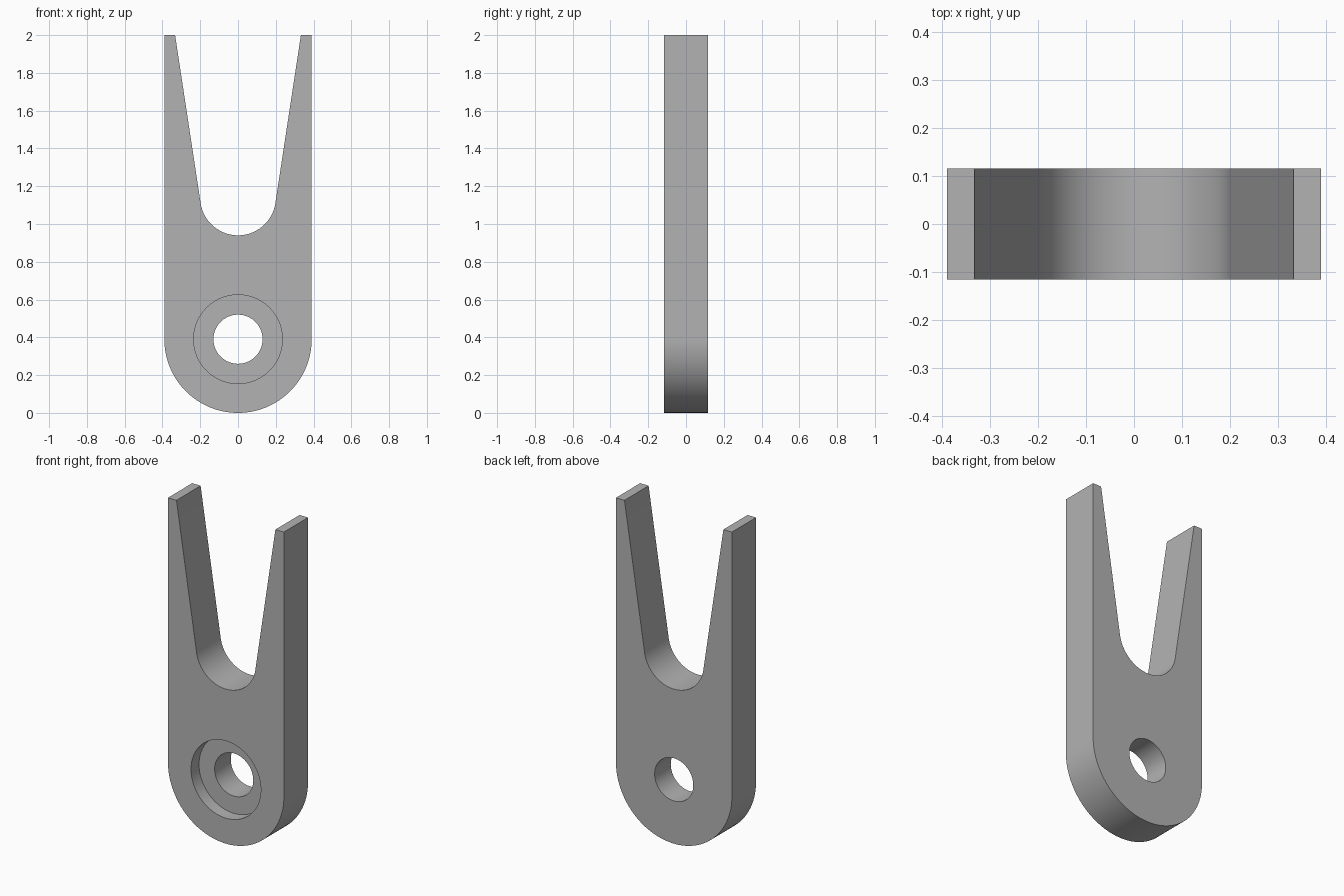
import bpy
import bmesh
from math import atan2, acos, cos, sin, hypot, pi, radians
from mathutils import Matrix

if "Cube" in bpy.data.objects:
    bpy.data.objects.remove(bpy.data.objects["Cube"])

HALF_WIDTH, HALF_DEPTH, HEIGHT = 0.39, 0.116, 2.0
HOLE_Z = 0.39
TIP_X = 0.333                      # inner edge of each prong tip
SLOT_Z, SLOT_R = 1.14, 0.20        # round bottom of the slot

grey = bpy.data.materials.new("grey metal")
grey.use_nodes = True
colour = (0.45, 0.45, 0.45, 1)
grey.diffuse_color = colour
grey.node_tree.nodes["Principled BSDF"].inputs["Base Color"].default_value = colour


def arc(z, r, start, end, steps):
    """Points (x, z) along an arc centred on x = 0."""
    angles = [start + (end - start) * i / steps for i in range(steps + 1)]
    return [(r * cos(a), z + r * sin(a)) for a in angles]


def finish(bm, name):
    bmesh.ops.recalc_face_normals(bm, faces=bm.faces)
    mesh = bpy.data.meshes.new(name)
    bm.to_mesh(mesh)
    bm.free()
    mesh.materials.append(grey)
    obj = bpy.data.objects.new(name, mesh)
    bpy.context.collection.objects.link(obj)
    return obj


def cylinder_cutter(name, radius, y0, y1):
    bm = bmesh.new()
    place = Matrix.Translation((0, (y0 + y1) / 2, HOLE_Z)) @ Matrix.Rotation(pi / 2, 4, "X")
    bmesh.ops.create_cone(bm, cap_ends=True, segments=96, radius1=radius,
                          radius2=radius, depth=y1 - y0, matrix=place)
    cutter = finish(bm, name)
    cutter.hide_render = True
    return cutter


# Forked plate: rounded bottom, straight sides, tapered slot tangent to its round bottom
rise = HEIGHT - SLOT_Z
tangent = atan2(rise, TIP_X) - acos(SLOT_R / hypot(TIP_X, rise))
outline = arc(HOLE_Z, HALF_WIDTH, -pi, 0, 96)
outline += [(HALF_WIDTH, HEIGHT), (TIP_X, HEIGHT)]
outline += arc(SLOT_Z, SLOT_R, tangent, -pi - tangent, 64)
outline += [(-TIP_X, HEIGHT), (-HALF_WIDTH, HEIGHT)]

bm = bmesh.new()
front = bm.faces.new([bm.verts.new((x, -HALF_DEPTH, z)) for x, z in outline])
extruded = bmesh.ops.extrude_face_region(bm, geom=[front], use_keep_orig=True)
moved = [v for v in extruded["geom"] if isinstance(v, bmesh.types.BMVert)]
bmesh.ops.translate(bm, verts=moved, vec=(0, 2 * HALF_DEPTH, 0))
plate = finish(bm, "forked_plate")

# Through hole and the wider recess on the front
cutters = [cylinder_cutter("through_hole_cutter", 0.13, -0.3, 0.3),
           cylinder_cutter("recess_cutter", 0.235, -0.3, -HALF_DEPTH + 0.077)]
bpy.ops.object.select_all(action="DESELECT")
plate.select_set(True)
bpy.context.view_layer.objects.active = plate
for cutter in cutters:
    mod = plate.modifiers.new(cutter.name, "BOOLEAN")
    mod.operation = "DIFFERENCE"
    mod.solver = "EXACT"
    mod.object = cutter
    bpy.ops.object.modifier_apply(modifier=mod.name)
    bpy.data.objects.remove(cutter)

bpy.ops.object.shade_smooth_by_angle(angle=radians(30))
